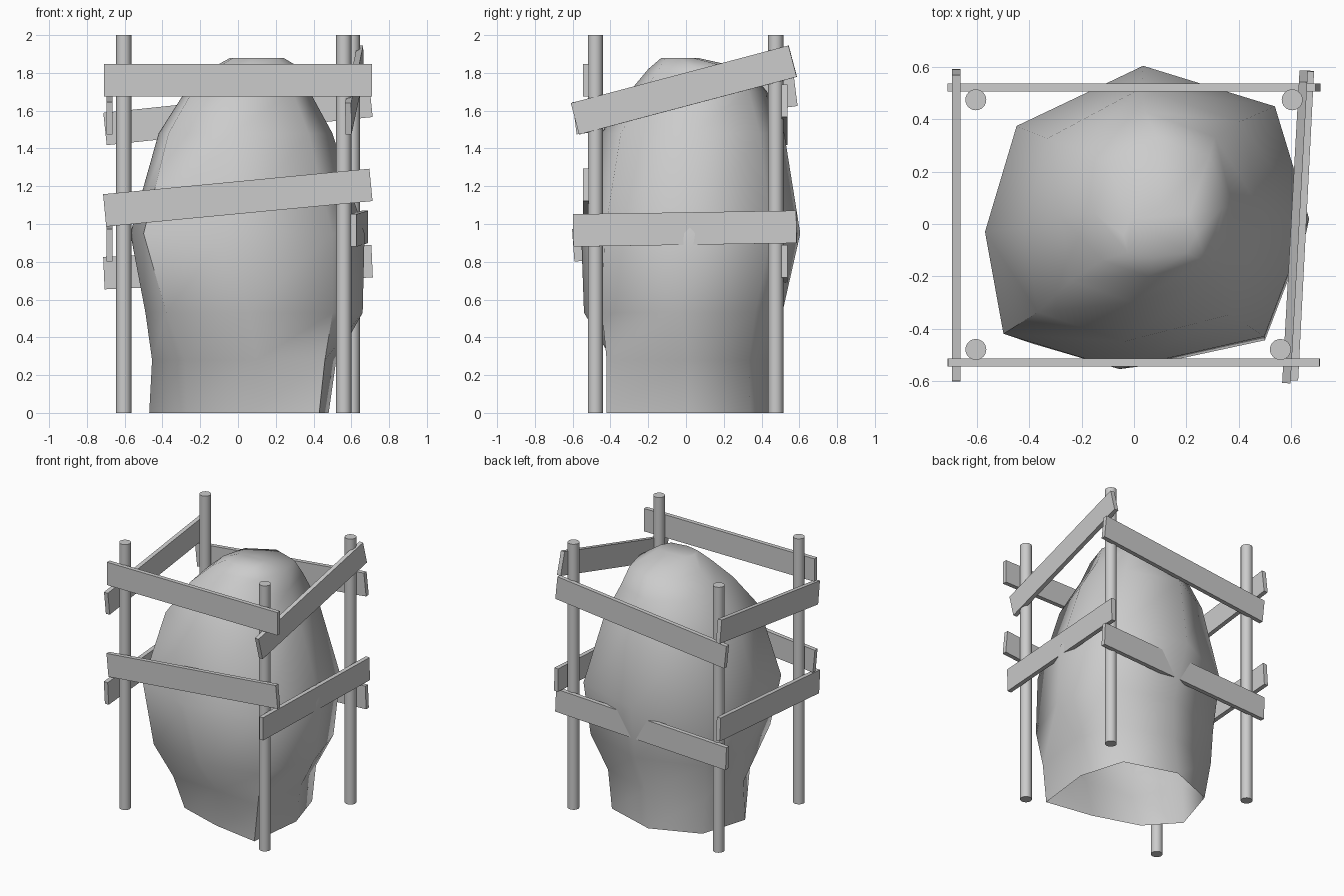
import bpy, bmesh
from mathutils import Vector, Matrix

if "Cube" in bpy.data.objects:
    bpy.data.objects.remove(bpy.data.objects["Cube"])

# posts
def post(name, x, y):
    bpy.ops.mesh.primitive_cylinder_add(vertices=24, radius=0.04, depth=2, location=(x, y, 1))
    ob = bpy.context.object
    ob.name = name
    bpy.ops.object.shade_smooth_by_angle(angle=0.7)

post("post_front_left", -0.605, -0.48)
post("post_front_right", 0.56, -0.48)
post("post_back_left", -0.605, 0.475)
post("post_back_right", 0.605, 0.475)

# planks: box running between the centres of its two ends
def plank(name, a, b, height=0.172, thick=0.032):
    a, b = Vector(a), Vector(b)
    along = (b - a).normalized()
    side = Vector((0, 0, 1)).cross(along).normalized()
    up = along.cross(side)
    bpy.ops.mesh.primitive_cube_add(size=1)
    ob = bpy.context.object
    ob.name = name
    rot = Matrix((along, side, up)).transposed()
    size = Matrix.Diagonal(((b - a).length, thick, height))
    ob.data.transform(Matrix.Translation((a + b) / 2) @ (rot @ size).to_4x4())

plank("plank_front_upper", (-0.71, -0.53, 1.76), (0.71, -0.53, 1.76))
plank("plank_front_lower", (-0.706, -0.53, 1.072), (0.704, -0.53, 1.207))
plank("plank_back_upper", (-0.704, 0.522, 1.503), (0.704, 0.522, 1.652))
plank("plank_back_lower", (-0.71, 0.522, 0.74), (0.71, 0.522, 0.803))
plank("plank_left_upper", (-0.68, -0.59, 1.56), (-0.68, 0.58, 1.71))
plank("plank_left_lower", (-0.68, -0.597, 0.887), (-0.68, 0.587, 0.975))
plank("plank_right_upper", (0.584, -0.587, 1.557), (0.648, 0.565, 1.862))
plank("plank_right_lower", (0.612, -0.597, 0.966), (0.673, 0.585, 0.985))

# sack: one rough outline refitted to the extents of each ring, open below
outline = [(0.66, 0.02), (0.53, 0.45), (0.03, 0.605), (-0.45, 0.375),
           (-0.57, -0.03), (-0.50, -0.42), (-0.06, -0.555), (0.49, -0.43)]
rings = [  # z, x min, x max, y min, y max
    (0.00, -0.47, 0.48, -0.44, 0.46),
    (0.28, -0.455, 0.52, -0.43, 0.45),
    (0.53, -0.49, 0.66, -0.56, 0.51),
    (0.95, -0.57, 0.67, -0.555, 0.605),
    (1.48, -0.42, 0.50, -0.45, 0.52),
    (1.70, -0.28, 0.38, -0.30, 0.43),
    (1.82, -0.15, 0.34, -0.20, 0.33),
    (1.88, -0.04, 0.24, -0.13, 0.06)]

# gathered folds near the hem: (ring, corner) -> position
folds = {(0, 3): (-0.36, 0.32), (0, 5): (-0.27, -0.25), (0, 6): (0.07, -0.36),
         (0, 7): (0.43, -0.42), (1, 3): (-0.40, 0.34), (1, 5): (-0.28, -0.37),
         (1, 6): (0.10, -0.39), (1, 7): (0.46, -0.42), (2, 3): (-0.41, 0.35),
         (2, 5): (-0.38, -0.46), (2, 6): (0.06, -0.54)}

bm = bmesh.new()
loops = []
for r, (z, x0, x1, y0, y1) in enumerate(rings):
    loop = []
    for c, (x, y) in enumerate(outline):
        fitted = (x0 + (x + 0.57) / 1.23 * (x1 - x0), y0 + (y + 0.555) / 1.16 * (y1 - y0))
        loop.append(bm.verts.new((*folds.get((r, c), fitted), z)))
    loops.append(loop)
for lo, hi in zip(loops, loops[1:]):
    for i in range(8):
        j = (i + 1) % 8
        bm.faces.new((lo[i], lo[j], hi[j], hi[i]))
bm.faces.new(loops[-1])
mesh = bpy.data.meshes.new("sack")
bm.to_mesh(mesh)
bm.free()
sack = bpy.data.objects.new("sack", mesh)
bpy.context.collection.objects.link(sack)
bpy.ops.object.select_all(action='DESELECT')
bpy.context.view_layer.objects.active = sack
sack.select_set(True)
bpy.ops.object.shade_smooth_by_angle(angle=1.05)
